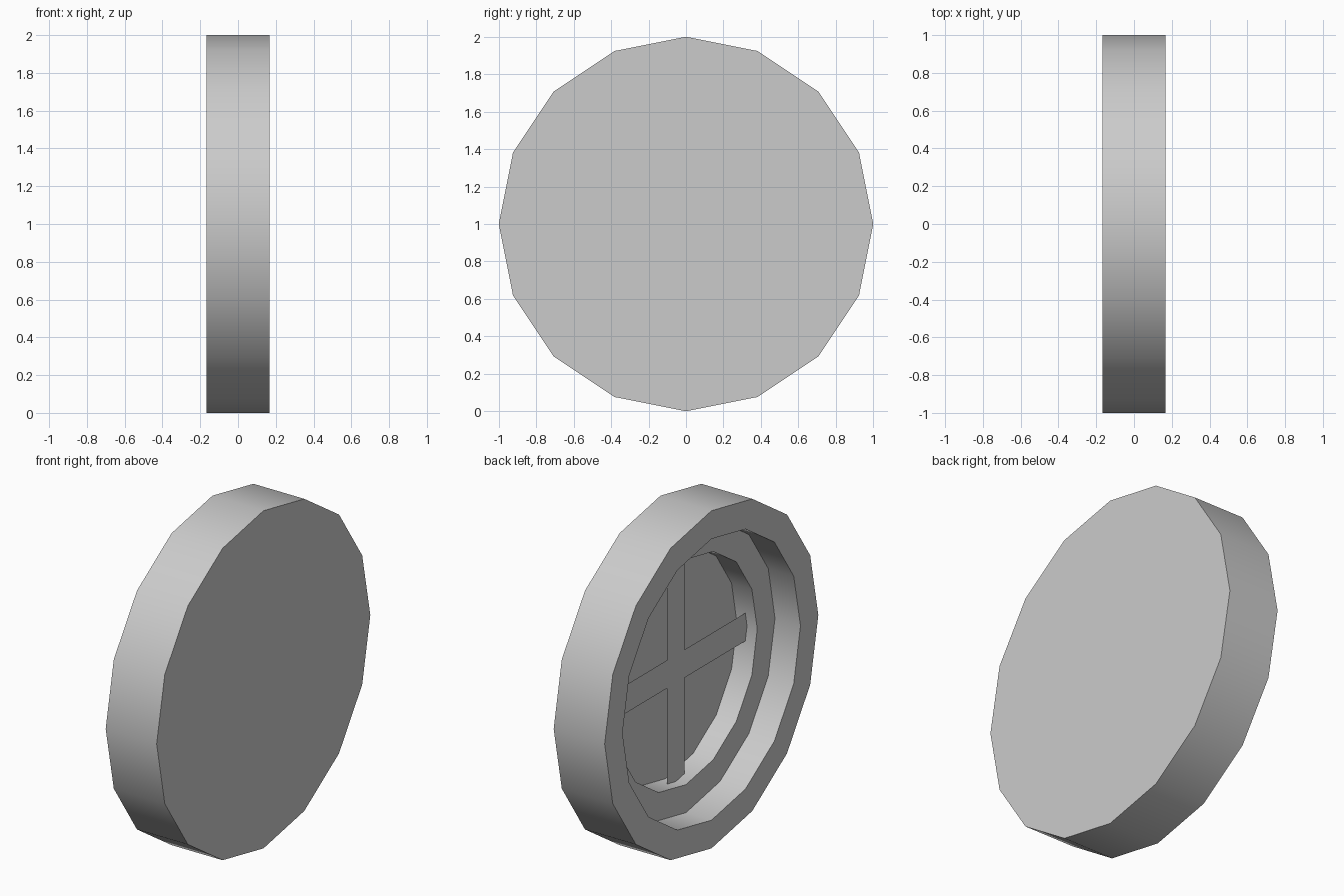
import bpy, bmesh
from math import cos, sin, tan, pi

SIDES = 16
CENTRE_Z = 1.0

cube = bpy.data.objects.get("Cube")
if cube:
    bpy.data.objects.remove(cube, do_unlink=True)

grey = bpy.data.materials.new("light_grey")
grey.use_nodes = True
grey.diffuse_color = (0.6, 0.6, 0.6, 1)
bsdf = next(n for n in grey.node_tree.nodes if n.type == 'BSDF_PRINCIPLED')
bsdf.inputs["Base Color"].default_value = grey.diffuse_color
bsdf.inputs["Roughness"].default_value = 0.6


def add_object(name, bm):
    mesh = bpy.data.meshes.new(name)
    bm.to_mesh(mesh)
    bm.free()
    mesh.materials.append(grey)
    obj = bpy.data.objects.new(name, mesh)
    obj.location.z = CENTRE_Z
    bpy.context.collection.objects.link(obj)
    return obj


# Stepped disc: a profile of (x, radius) swept around the x axis
outer, mid, inner = 1.0, 0.833, 0.667
back, front, ledge, floor = 0.167, -0.167, 0.0, 0.133
profile = [(back, outer), (front, outer), (front, mid),
           (ledge, mid), (ledge, inner), (floor, inner)]

bm = bmesh.new()
rings = []
for x, r in profile:
    angles = [2 * pi * i / SIDES for i in range(SIDES)]
    rings.append([bm.verts.new((x, r * cos(a), r * sin(a))) for a in angles])
for a, b in zip(rings, rings[1:]):
    for i in range(SIDES):
        j = (i + 1) % SIDES
        bm.faces.new((a[i], a[j], b[j], b[i]))
bm.faces.new(rings[0])
bm.faces.new(rings[-1])
bmesh.ops.recalc_face_normals(bm, faces=bm.faces)
disc = add_object("stepped_disc", bm)

bpy.ops.object.select_all(action='DESELECT')
disc.select_set(True)
bpy.context.view_layer.objects.active = disc
bpy.ops.object.shade_smooth_by_angle()

# Flat cross spanning the inner recess, its arm ends following the wall
half = 0.083
cross_x = 0.067
arm_end = inner - half * tan(pi / SIDES)
arm = [(arm_end, -half), (inner, 0), (arm_end, half), (half, half)]

bm = bmesh.new()
outline = []
for quarter in range(4):
    c, s = cos(quarter * pi / 2), sin(quarter * pi / 2)
    for y, z in arm:
        outline.append(bm.verts.new((cross_x, y * c - z * s, y * s + z * c)))
face = bm.faces.new(outline)
face.normal_update()
if face.normal.x > 0:
    face.normal_flip()
add_object("cross_bars", bm)
